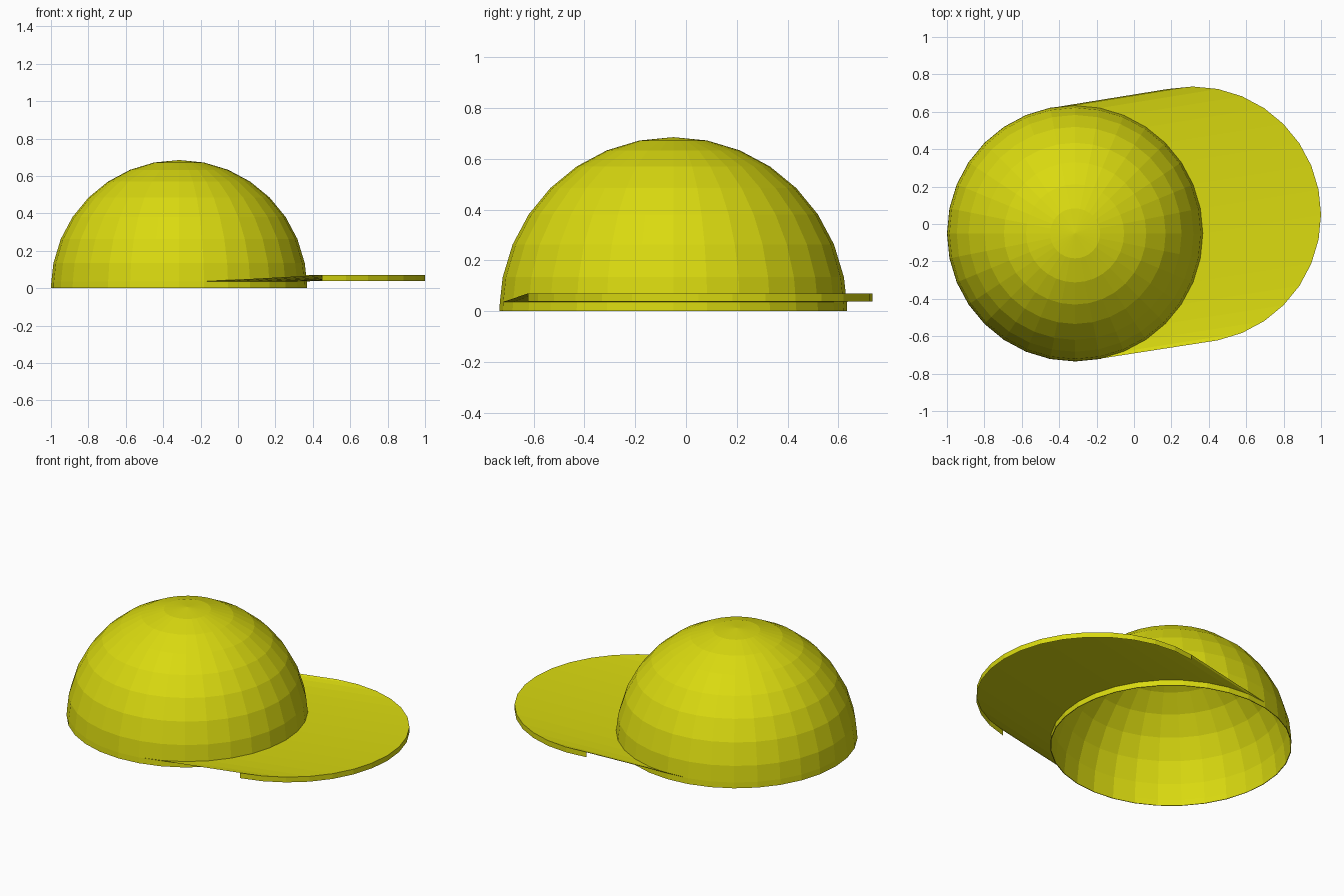
import bpy, math

if "Cube" in bpy.data.objects:
    bpy.data.objects.remove(bpy.data.objects["Cube"])

R = 0.685                    # crown and brim share one radius
CX, CY = -0.315, -0.05       # crown centre; the brim arc is centred opposite
SEG = 32
STEP = 2 * math.pi / SEG

yellow = bpy.data.materials.new("cap_yellow")
yellow.diffuse_color = (0.70, 0.70, 0.005, 1)
yellow.use_nodes = True
yellow.node_tree.nodes["Principled BSDF"].inputs["Base Color"].default_value = yellow.diffuse_color


def make(name, verts, faces):
    mesh = bpy.data.meshes.new(name)
    mesh.from_pydata(verts, [], faces)
    mesh.materials.append(yellow)
    obj = bpy.data.objects.new(name, mesh)
    bpy.context.collection.objects.link(obj)
    return obj


def point(cx, cy, r, i, z):
    return (cx + r * math.cos(i * STEP), cy + r * math.sin(i * STEP), z)


# Crown: open faceted hemisphere with a narrow band at the rim
profile = [(R, 0), (R - 0.002, 0.035)]
profile += [(R * math.cos(k * STEP), R * math.sin(k * STEP)) for k in range(1, 8)]
verts = [point(CX, CY, r, i, z) for r, z in profile for i in range(SEG)]
faces = [(k * SEG + i, k * SEG + (i + 1) % SEG,
          (k + 1) * SEG + (i + 1) % SEG, (k + 1) * SEG + i)
         for k in range(len(profile) - 1) for i in range(SEG)]
top = len(verts)
verts.append((CX, CY, R))
last = (len(profile) - 1) * SEG
faces += [(last + i, last + (i + 1) % SEG, top) for i in range(SEG)]
crown = make("crown", verts, faces)
shell = crown.modifiers.new("lining", 'SOLIDIFY')
shell.thickness = 0.004
shell.offset = -1

# Brim: half circle swept out from the crown, with a short hanging lip
arc = range(-7, 10)
n = len(arc)
verts = [point(CX, CY, R - 0.002, i, 0.036) for i in arc]
verts += [point(-CX, -CY, R, i, 0.07) for i in arc]
verts += [point(-CX, -CY, R, i, 0.037) for i in arc]
faces = []
for j in range(n - 1):
    faces.append((j, n + j, n + j + 1, j + 1))
    faces.append((n + j, 2 * n + j, 2 * n + j + 1, n + j + 1))
make("brim", verts, faces)
